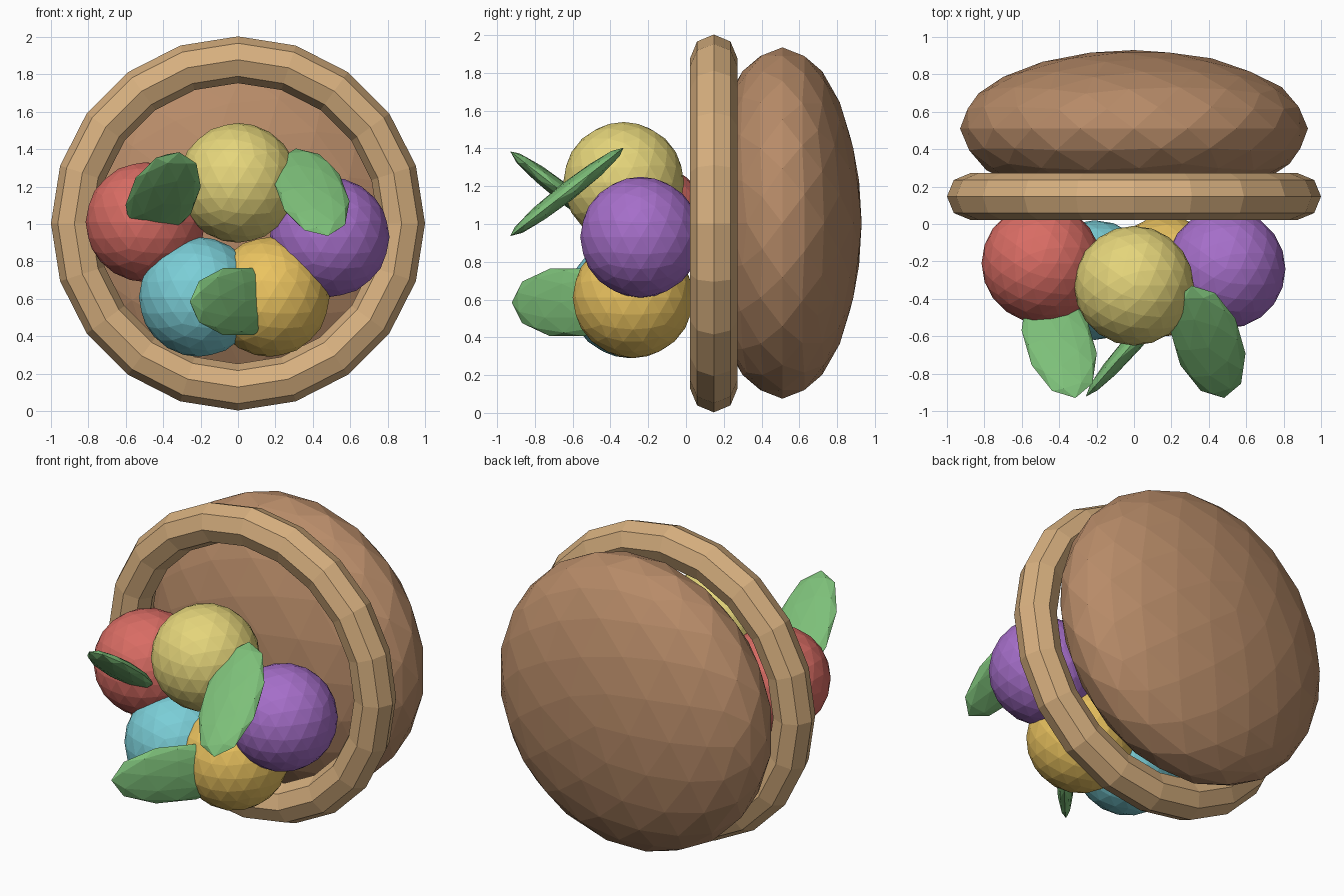
import bpy
from math import radians
from mathutils import Matrix, Vector

if "Cube" in bpy.data.objects:
    bpy.data.objects.remove(bpy.data.objects["Cube"])


def finish(name, rgb):
    ob = bpy.context.object
    ob.name = name
    mat = bpy.data.materials.new(name + "_colour")
    mat.diffuse_color = [(c / 255) ** 2.2 for c in rgb] + [1]
    mat.use_nodes = True
    mat.node_tree.nodes["Principled BSDF"].inputs["Base Color"].default_value = mat.diffuse_color
    ob.data.materials.append(mat)
    return ob


def ball(name, loc, r, rgb, subdiv=3):
    bpy.ops.mesh.primitive_ico_sphere_add(subdivisions=subdiv, radius=r, location=loc)
    return finish(name, rgb)


# Bowl: flattened low-poly ball lying behind the rim
bowl = ball("bowl", (0, 0.51, 1.005), 1, (182, 138, 104))
bowl.scale = (0.93, 0.93, 0.42)
bowl.rotation_euler.x = radians(90)

# Rim: eight-sided ring facing the front
bpy.ops.mesh.primitive_torus_add(
    major_segments=20, minor_segments=8, major_radius=0.875, minor_radius=0.125,
    location=(0, 0.147, 1.003), rotation=(radians(90), 0, 0))
finish("rim", (214, 174, 126))

# Fruits spilling out of the bowl
FRUITS = {
    "red_fruit": ((-0.495, -0.21, 1.01), (216, 108, 100)),
    "yellow_fruit": ((0, -0.33, 1.22), (228, 212, 122)),
    "purple_fruit": ((0.49, -0.24, 0.93), (164, 110, 200)),
    "blue_fruit": ((-0.21, -0.30, 0.61), (122, 205, 214)),
    "orange_fruit": ((0.17, -0.28, 0.61), (234, 194, 96)),
}
for name, (loc, rgb) in FRUITS.items():
    ball(name, loc, 0.32, rgb)

# Leaves: flat ovals placed by centre, long axis and face normal
LEAVES = {
    "right_leaf": ((0.395, -0.63, 1.17), (0.17, -0.59, -0.46), (0, -0.615, 0.79)),
    "left_leaf": ((-0.40, -0.63, 1.15), (0.17, -0.59, 0.46), (0, 0.615, 0.79)),
    "lower_leaf": ((0.0, -0.63, 0.585), (-0.66, -0.75, 0), (0.75, -0.66, 0)),
}
for name, (loc, along, normal) in LEAVES.items():
    leaf = ball(name, (0, 0, 0), 1, (124, 190, 120), 2)
    y, z = Vector(along).normalized(), Vector(normal).normalized()
    rot = Matrix((y.cross(z), y, z)).transposed().to_4x4()
    leaf.matrix_world = Matrix.Translation(loc) @ rot @ Matrix.Diagonal((0.188, 0.39, 0.05, 1))
